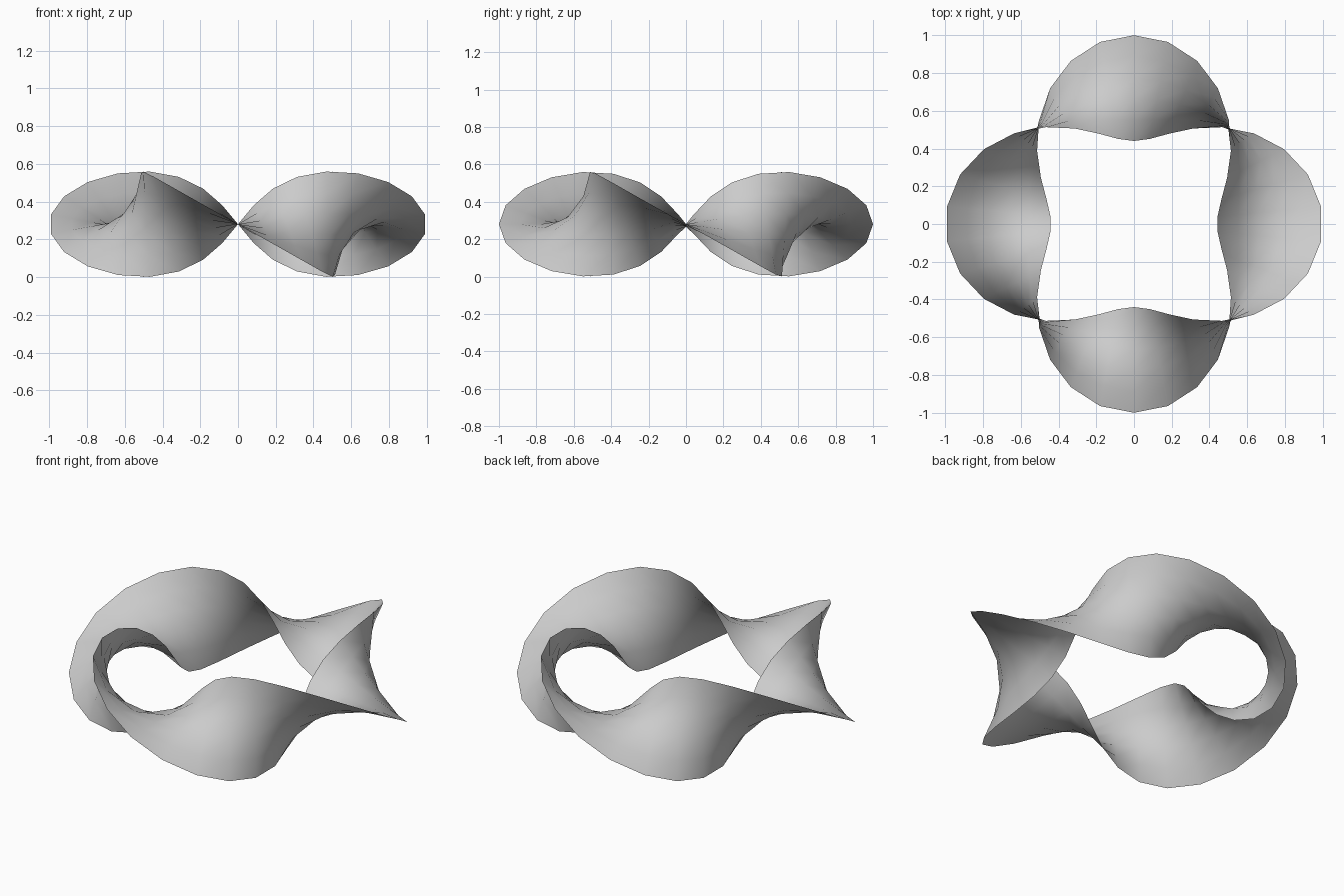
import bpy, bmesh
from math import sin, cos, pi

if "Cube" in bpy.data.objects:
    bpy.data.objects.remove(bpy.data.objects["Cube"])

SEGMENTS, ACROSS = 34, 5          # steps round the ring, strips across the band
RADIUS, HALF_WIDTH = 0.72, 0.28
TWISTS = -2                       # full turns of the band per lap (sign = handedness)

bm = bmesh.new()

# One straight cross-section per step, turning as it travels round the ring
rows = []
for i in range(SEGMENTS):
    a = pi / 2 + 2 * pi * i / SEGMENTS
    t = TWISTS * a
    row = []
    for j in range(ACROSS + 1):
        u = HALF_WIDTH * (2 * j / ACROSS - 1)
        r = RADIUS + u * cos(t)
        row.append(bm.verts.new((r * cos(a), r * sin(a), HALF_WIDTH + u * sin(t))))
    rows.append(row)

# Skin neighbouring cross-sections; two full turns close the band cleanly
for i, row in enumerate(rows):
    nxt = rows[(i + 1) % SEGMENTS]
    for j in range(ACROSS):
        face = bm.faces.new((row[j], nxt[j], nxt[j + 1], row[j + 1]))
        face.smooth = True

mesh = bpy.data.meshes.new("twisted_band")
bm.to_mesh(mesh)
bm.free()
band = bpy.data.objects.new("twisted_band", mesh)
bpy.context.collection.objects.link(band)
